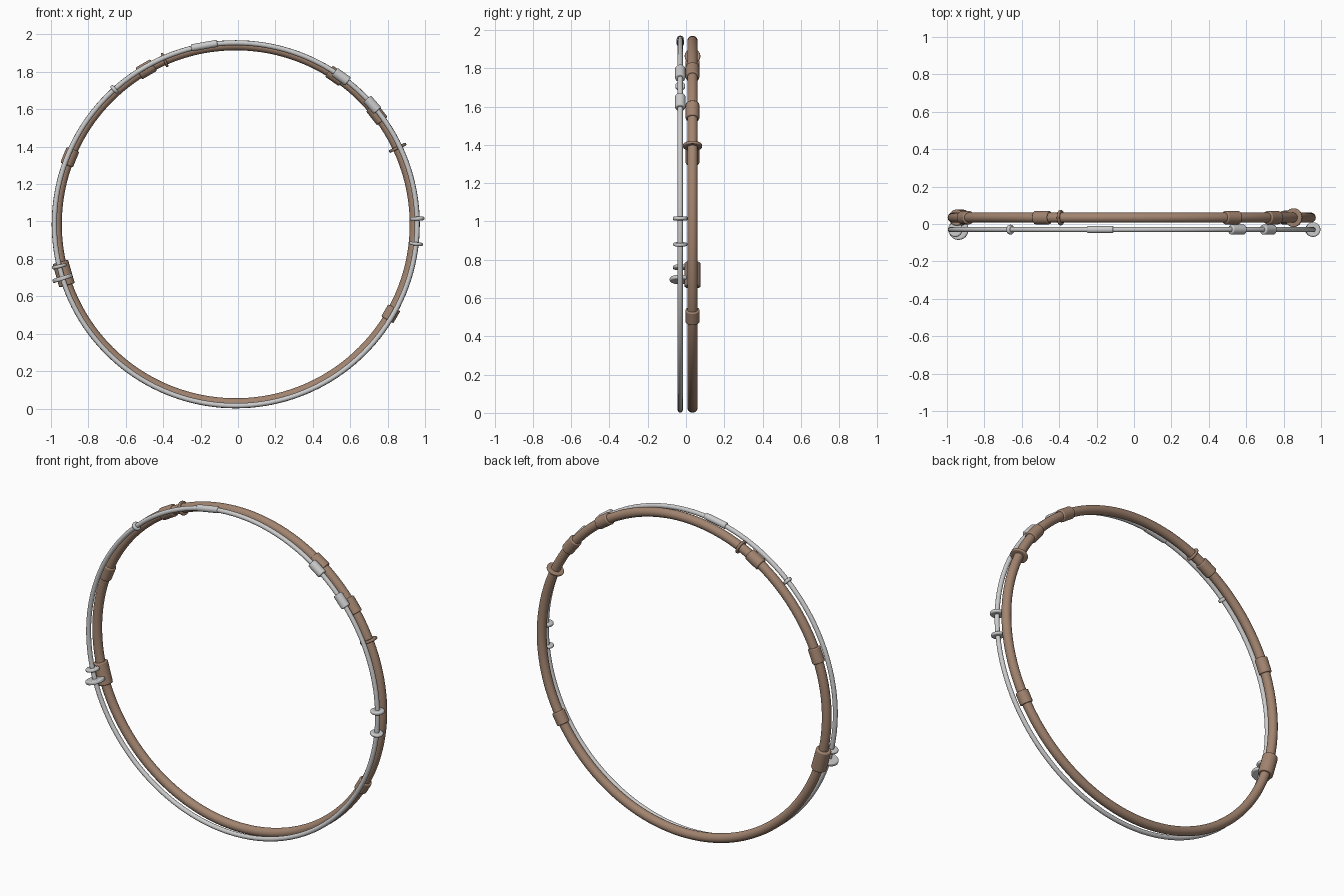
import bpy
from math import radians, sin, cos, pi

if "Cube" in bpy.data.objects:
    bpy.data.objects.remove(bpy.data.objects["Cube"])

CX, CZ = -0.012, 0.985
brown = bpy.data.materials.new("brown")
brown.diffuse_color = (0.36, 0.23, 0.16, 1)
brown.use_nodes = True
brown.node_tree.nodes["Principled BSDF"].inputs["Base Color"].default_value = brown.diffuse_color


def finish(obj, name, mat):
    obj.name = name
    if mat:
        obj.data.materials.append(mat)
    bpy.ops.object.shade_smooth_by_angle(angle=radians(35))


def ring(name, major, minor, y, mat=None):
    bpy.ops.mesh.primitive_torus_add(
        location=(CX, y, CZ), rotation=(pi / 2, 0, 0), major_radius=major,
        minor_radius=minor, major_segments=160, minor_segments=20)
    finish(bpy.context.object, name, mat)


def collar(name, major, y, angle, radius, length, bevel, mat=None):
    """Bevelled cylinder threaded on a ring, its axis along the tangent."""
    a = radians(angle)
    bpy.ops.mesh.primitive_cylinder_add(
        vertices=32, radius=radius, depth=length,
        location=(CX + major * cos(a), y, CZ + major * sin(a)),
        rotation=(0, -a, 0))
    obj = bpy.context.object
    mod = obj.modifiers.new("round", 'BEVEL')
    mod.width = bevel
    mod.segments = 3
    mod.limit_method = 'ANGLE'
    finish(obj, name, mat)


# Rear bracelet: thick brown band
RB, YB = 0.957, 0.034
ring("rear_band", RB, 0.027, YB, brown)
for angle, radius, length in [(-30, 0.037, 0.075), (38, 0.036, 0.095),
                              (56, 0.036, 0.09), (120, 0.036, 0.09),
                              (158, 0.036, 0.09), (196, 0.043, 0.13)]:
    collar("rear_sleeve", RB, YB, angle, radius, length, 0.006, brown)
for angle, radius, length in [(25.3, 0.05, 0.016), (113.4, 0.041, 0.014)]:
    collar("rear_disc", RB, YB, angle, radius, length, 0.005, brown)

# Front bracelet: thin grey band
RG, YG = 0.970, -0.030
ring("front_band", RG, 0.0135, YG)
for angle, radius, length in [(100, 0.019, 0.142), (54.4, 0.027, 0.088),
                              (41.2, 0.027, 0.085)]:
    collar("front_sleeve", RG, YG, angle, radius, length, 0.006)
for angle, radius, length in [(132, 0.026, 0.02), (1.8, 0.039, 0.02),
                              (-6.2, 0.037, 0.018), (193.4, 0.039, 0.018),
                              (197.3, 0.055, 0.022)]:
    collar("front_disc", RG, YG, angle, radius, length, 0.007)
